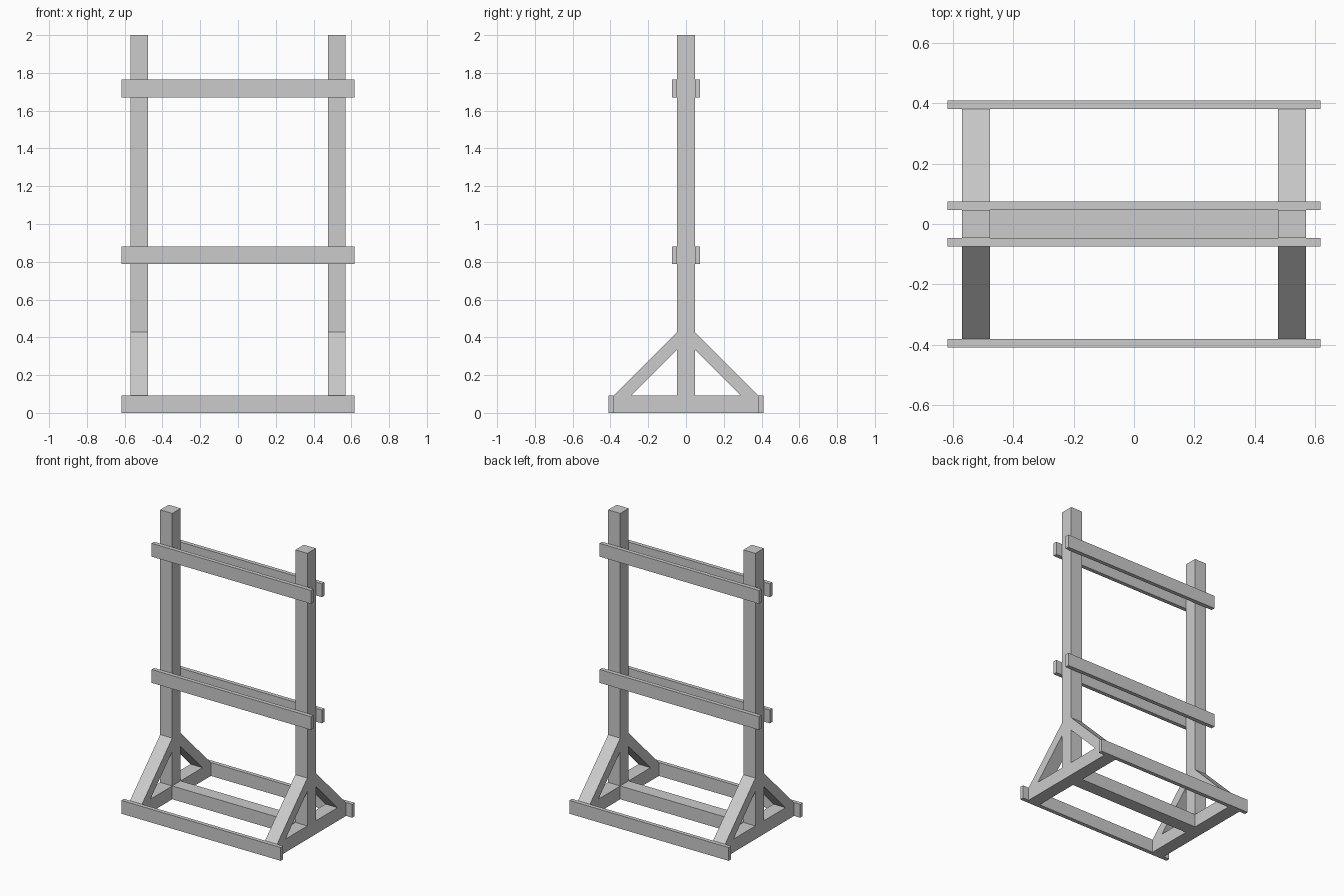
import bpy, bmesh

if "Cube" in bpy.data.objects:
    bpy.data.objects.remove(bpy.data.objects["Cube"])

W = 0.093          # square timber width
T = 0.028          # rail board thickness
PX = 0.523         # post centre, x
FOOT = 0.381       # half length of a foot
RAIL = 0.617       # half length of a rail
H = W / 2


def prism(name, profile, x0, x1):
    """Extrude a (y, z) profile along x."""
    bm = bmesh.new()
    face = bm.faces.new([bm.verts.new((x0, y, z)) for y, z in profile])
    ext = bmesh.ops.extrude_face_region(bm, geom=[face])
    verts = [g for g in ext["geom"] if isinstance(g, bmesh.types.BMVert)]
    bmesh.ops.translate(bm, verts=verts, vec=(x1 - x0, 0, 0))
    bmesh.ops.recalc_face_normals(bm, faces=bm.faces)
    mesh = bpy.data.meshes.new(name)
    bm.to_mesh(mesh)
    bm.free()
    ob = bpy.data.objects.new(name, mesh)
    bpy.context.collection.objects.link(ob)
    return ob


def box(name, x0, x1, y0, y1, z0, z1):
    return prism(name, [(y0, z0), (y1, z0), (y1, z1), (y0, z1)], x0, x1)


# Side frames: foot, upright and two diagonal braces
for side, sx in (("left", -1), ("right", 1)):
    x0, x1 = sx * PX - H, sx * PX + H
    box(f"{side}_foot", x0, x1, -FOOT, FOOT, 0, W)
    box(f"{side}_post", x0, x1, -H, H, W, 2.0)
    for end, sy in (("front", -1), ("back", 1)):
        outer = [(H, W + FOOT - H), (FOOT, W), (0.288, W), (H, W + 0.288 - H)]
        prism(f"{side}_{end}_brace", [(sy * y, z) for y, z in outer], x0, x1)

# Centre beam between the feet
box("centre_beam", -PX + H, PX - H, -H, H, 0, W)

# Horizontal boards on the front and back
for name, y, z in (("base_rail", FOOT, 0), ("middle_rail", H, 0.788), ("top_rail", H, 1.671)):
    box(f"front_{name}", -RAIL, RAIL, -y - T, -y, z, z + W)
    box(f"back_{name}", -RAIL, RAIL, y, y + T, z, z + W)
